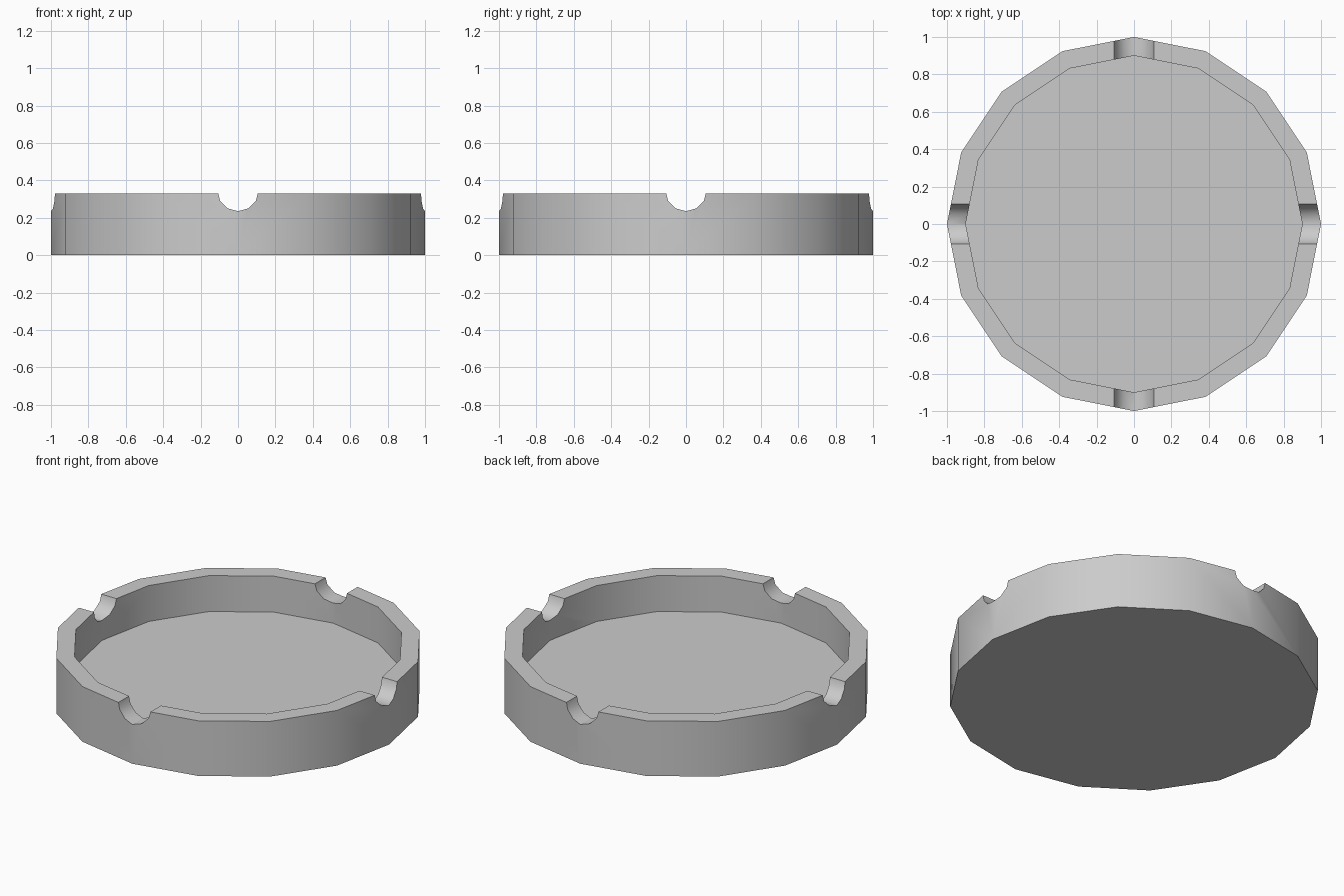
import bpy, bmesh
from math import pi, sin, cos, radians

if "Cube" in bpy.data.objects:
    bpy.data.objects.remove(bpy.data.objects["Cube"])

SIDES = 16
HEIGHT, FLOOR = 0.33, 0.115

# Dish: (radius, z) profile swept round 16 sides, capped under and at the floor
profile = [(1.0, 0.0), (1.0, HEIGHT), (0.9, HEIGHT), (0.9, FLOOR)]
bm = bmesh.new()
rings = [[bm.verts.new((r * cos(2 * pi * i / SIDES), r * sin(2 * pi * i / SIDES), z))
          for i in range(SIDES)] for r, z in profile]
for low, high in zip(rings, rings[1:]):
    for i in range(SIDES):
        j = (i + 1) % SIDES
        bm.faces.new((low[i], low[j], high[j], high[i]))
bm.faces.new(rings[0])
bm.faces.new(rings[-1])
bmesh.ops.recalc_face_normals(bm, faces=bm.faces)
mesh = bpy.data.meshes.new("round_dish")
bm.to_mesh(mesh)
bm.free()
dish = bpy.data.objects.new("round_dish", mesh)
bpy.context.collection.objects.link(dish)
bpy.context.view_layer.objects.active = dish


# Rim notches: one long 12-sided rod per axis cuts both opposite walls
def cut_notches(name, rotation):
    bpy.ops.mesh.primitive_cylinder_add(vertices=12, radius=0.11, depth=3,
                                        location=(0, 0, 0.345), rotation=rotation)
    cutter = bpy.context.object
    cutter.name = name
    cutter.hide_render = True
    bpy.context.view_layer.objects.active = dish
    mod = dish.modifiers.new(name, 'BOOLEAN')
    mod.operation = 'DIFFERENCE'
    mod.solver = 'EXACT'
    mod.object = cutter
    bpy.ops.object.modifier_apply(modifier=mod.name)
    bpy.data.objects.remove(cutter)


cut_notches("notch_cutter_y", (pi / 2, 0, 0))
cut_notches("notch_cutter_x", (0, pi / 2, 0))

# Smooth walls with sharp rim edges
bpy.ops.object.select_all(action='DESELECT')
dish.select_set(True)
bpy.context.view_layer.objects.active = dish
bpy.ops.object.shade_smooth_by_angle(angle=radians(31))
